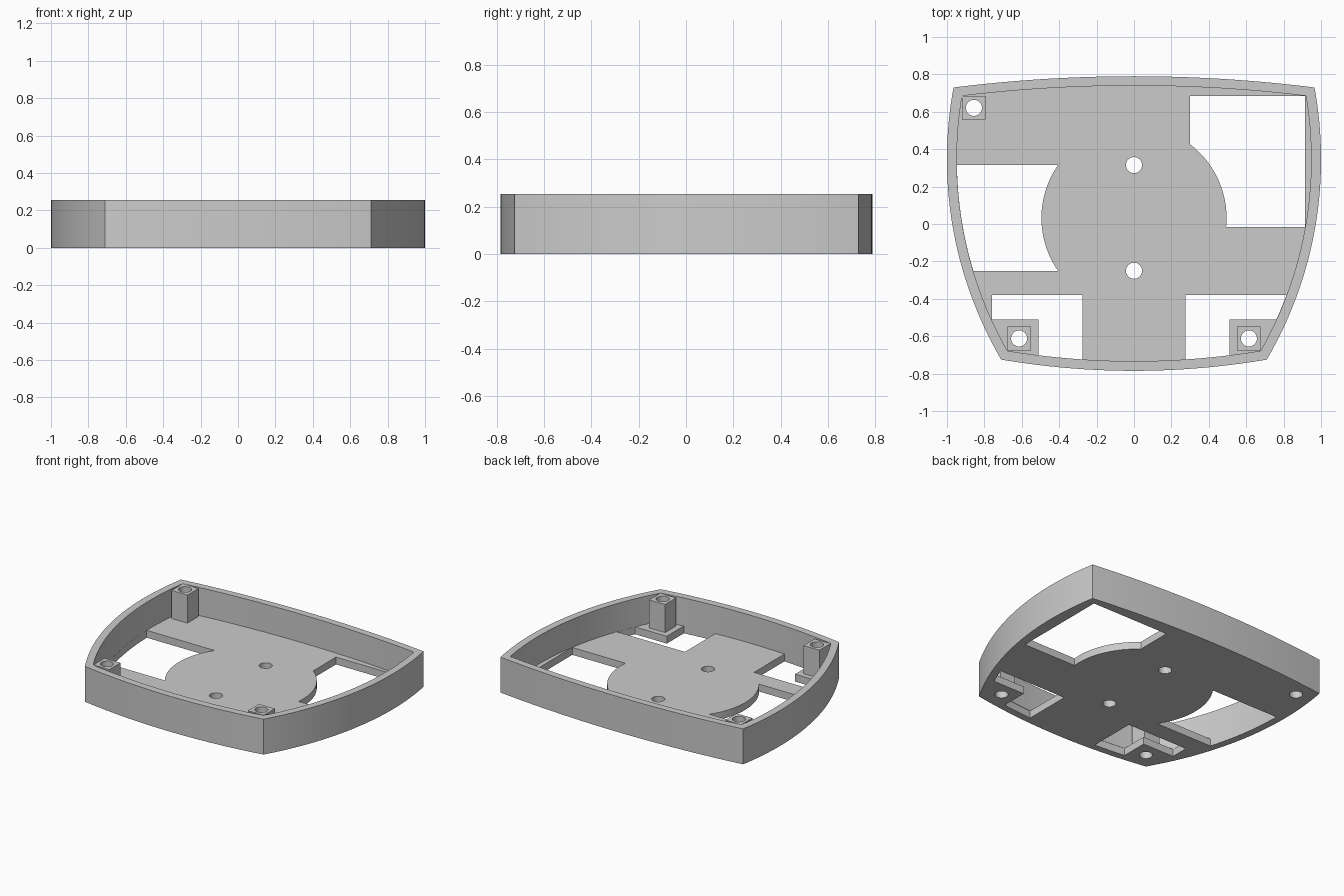
import bpy
import bmesh
import math

cube = bpy.data.objects.get("Cube")
if cube:
    bpy.data.objects.remove(cube, do_unlink=True)

HEIGHT, FLOOR = 0.255, 0.053
SIDE_C, SIDE_R = (-1.12, 0.346), 2.067     # centre and inner radius of the +x wall
FRONT_CY, FRONT_R = 3.445, 4.18            # inner arc of the front wall
DISC_C, DISC_R = (0, 0.0325), 0.495        # round centre plate

grey = bpy.data.materials.new("plain grey")
grey.use_nodes = True
colour = (0.6, 0.6, 0.6, 1)
grey.diffuse_color = colour
grey.node_tree.nodes["Principled BSDF"].inputs["Base Color"].default_value = colour


def arc(c, p, q, n=32):
    """Points from p to q the short way round c."""
    a = math.atan2(p[1] - c[1], p[0] - c[0])
    d = math.atan2(q[1] - c[1], q[0] - c[0]) - a
    d = (d + math.pi) % math.tau - math.pi
    r0, r1 = math.dist(c, p), math.dist(c, q)
    pts = []
    for i in range(n + 1):
        t = i / n
        r = r0 + (r1 - r0) * t
        pts.append((c[0] + r * math.cos(a + d * t), c[1] + r * math.sin(a + d * t)))
    return pts


def mirror(pts):
    return [(-x, y) for x, y in pts]


def circle(c, r=0.043, n=32):
    return [(c[0] + r * math.cos(math.tau * i / n),
             c[1] + r * math.sin(math.tau * i / n)) for i in range(n)]


def outline(back, front):
    """Closed four-arc outline from its +x back and front corners."""
    (bx, by), (fx, fy) = back, front
    side = arc(SIDE_C, front, back)
    top = arc((0, -7.0), back, (-bx, by))
    left = mirror(side)[::-1]
    bottom = arc((0, FRONT_CY), (-fx, fy), front)
    return side[:-1] + top[:-1] + left[:-1] + bottom[:-1]


def wall_point(y):
    return (SIDE_C[0] + math.sqrt(SIDE_R ** 2 - (y - SIDE_C[1]) ** 2), y)


def front_point(x):
    return (x, FRONT_CY - math.sqrt(FRONT_R ** 2 - x * x))


def disc_at_y(y):
    return (math.sqrt(DISC_R ** 2 - (y - DISC_C[1]) ** 2), y)


def prism(name, loops, z0, z1):
    """Solid with the first loop as its outline and the rest as holes."""
    bm = bmesh.new()
    caps = ([], [])
    for pts in loops:
        rings = [[bm.verts.new((x, y, z)) for x, y in pts] for z in (z0, z1)]
        for i in range(len(pts)):
            j = (i + 1) % len(pts)
            bm.faces.new((rings[0][i], rings[0][j], rings[1][j], rings[1][i]))
            for ring, cap in zip(rings, caps):
                cap.append(bm.edges.get((ring[i], ring[j])))
    for cap in caps:
        bmesh.ops.triangle_fill(bm, edges=cap, use_beauty=True, normal=(0, 0, 1))
    bmesh.ops.recalc_face_normals(bm, faces=bm.faces)
    mesh = bpy.data.meshes.new(name)
    bm.to_mesh(mesh)
    bm.free()
    mesh.materials.append(grey)
    ob = bpy.data.objects.new(name, mesh)
    bpy.context.collection.objects.link(ob)
    return ob


outer = outline((0.965, 0.73), (0.71, -0.725))
inner = outline((0.919, 0.685), (0.677, -0.678))

# Openings in the floor
left_wall_window = mirror(arc(DISC_C, disc_at_y(0.315), disc_at_y(-0.25))
                          + arc(SIDE_C, wall_point(-0.25), wall_point(0.315)))
back_window = [(0.30, 0.685), (0.915, 0.685), (0.915, -0.015)] + arc(
    DISC_C, disc_at_y(-0.015), (0.30, 0.426))
front_edge = arc((0, FRONT_CY), front_point(0.51), front_point(0.275), 8)
front_window = ([(0.275, -0.38)]
                + arc(SIDE_C, wall_point(-0.38), wall_point(-0.51), 8)
                + [(0.51, -0.51)] + front_edge)
other_front_window = mirror([(0.275, -0.38), (0.76, -0.38), (0.76, -0.51),
                             (0.51, -0.51)] + front_edge)

posts = {"back_right_post": (-0.856, 0.621),
         "front_right_post": (-0.614, -0.612),
         "front_left_post": (0.614, -0.612)}
drill_holes = [circle(c) for c in posts.values()]
drill_holes += [circle((0, 0.315)), circle((0, -0.25))]

# Floor plate and rim wall
parts = [prism("floor_plate", [outer, left_wall_window, back_window, front_window,
                               other_front_window] + drill_holes, 0, FLOOR),
         prism("rim_wall", [outer, inner], FLOOR, HEIGHT)]

# Square screw posts with round bores
for name, (x, y) in posts.items():
    h = 0.063
    square = [(x - h, y - h), (x + h, y - h), (x + h, y + h), (x - h, y + h)]
    parts.append(prism(name, [square, circle((x, y))], FLOOR, HEIGHT))

bpy.ops.object.select_all(action='DESELECT')
for ob in parts:
    ob.select_set(True)
bpy.context.view_layer.objects.active = parts[0]
bpy.ops.object.shade_smooth_by_angle(angle=math.radians(30))
